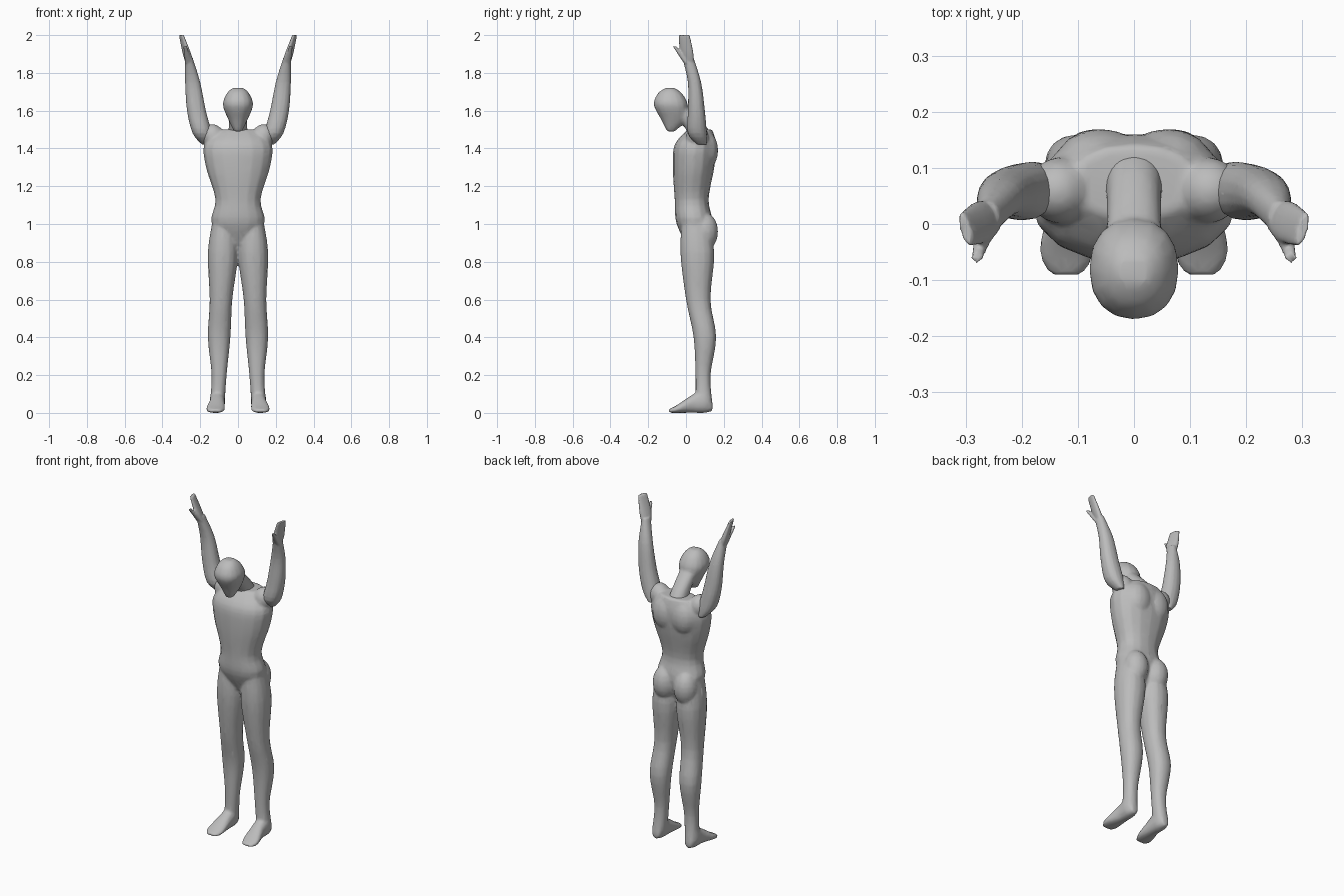
import bpy
import bmesh
from math import cos, sin, copysign, radians, tau
from mathutils import Matrix

if "Cube" in bpy.data.objects:
    bpy.data.objects.remove(bpy.data.objects["Cube"])

GREY = (0.5, 0.5, 0.5, 1)
skin = bpy.data.materials.new("plain grey")
skin.use_nodes = True
skin.diffuse_color = GREY
skin.node_tree.nodes["Principled BSDF"].inputs["Base Color"].default_value = GREY


def in_between(before, start, end, after, t):
    """Point on a smooth spline from start to end."""
    slope_in, slope_out = (end - before) / 2, (after - start) / 2
    ease = t * t * (3 - 2 * t)
    bend = t * (1 - t) * ((1 - t) * slope_in - t * slope_out)
    return start + (end - start) * ease + bend


def spline_rings(keys, steps=4):
    """Fill in smooth rings between the key rings."""
    padded = [keys[0], *keys, keys[-1]]
    for group in zip(padded, padded[1:], padded[2:], padded[3:]):
        for step in range(steps):
            yield [in_between(*values, step / steps) for values in zip(*group)]
    yield keys[-1]


def rounded(value, power=0.9):
    """Slightly squared circle coordinate."""
    return copysign(abs(value) ** power, value)


def loft(bm, keys, side=1, lengthwise=False, skew=0, sides=16):
    """Closed tube; each key ring is (level, x centre, half width, low, high).

    Rings stack up z with low and high in y, or along y with low and high in z.
    """
    previous = None
    for level, centre, half_width, low, high in spline_rings(keys):
        loop = []
        for i in range(sides):
            angle = tau * i / sides
            reach = rounded(sin(angle)) * (high - low) / 2
            x = side * (centre + rounded(cos(angle)) * half_width + skew * reach)
            other = (low + high) / 2 + reach
            loop.append(bm.verts.new((x, level, other) if lengthwise else (x, other, level)))
        if previous:
            for i in range(sides):
                bm.faces.new((previous[i - 1], previous[i], loop[i], loop[i - 1]))
        else:
            bm.faces.new(loop)
        previous = loop
    bm.faces.new(previous)


def muscle(bm, centre, radii, tilt=0):
    """Ellipsoid bulge leaning sideways by tilt degrees."""
    placement = (Matrix.Translation(centre) @ Matrix.Rotation(radians(tilt), 4, "Y")
                 @ Matrix.Diagonal((*radii, 1)))
    bmesh.ops.create_uvsphere(bm, u_segments=16, v_segments=10, radius=1, matrix=placement)


def finish(bm, name, voxel):
    """Fuse the overlapping parts into one smooth skin."""
    bmesh.ops.recalc_face_normals(bm, faces=bm.faces)
    mesh = bpy.data.meshes.new(name)
    bm.to_mesh(mesh)
    bm.free()
    mesh.materials.append(skin)
    obj = bpy.data.objects.new(name, mesh)
    bpy.context.collection.objects.link(obj)
    fuse = obj.modifiers.new("fuse", "REMESH")
    fuse.mode = "VOXEL"
    fuse.voxel_size = voxel
    fuse.use_smooth_shade = True
    relax = obj.modifiers.new("relax", "SMOOTH")
    relax.iterations = 2
    reduce = obj.modifiers.new("reduce", "DECIMATE")
    reduce.ratio = 0.3


# Torso, with legs, feet, shoulders, shoulder blades and buttocks on both sides
TORSO = [(0.86, 0, 0.03, 0.02, 0.1), (1, 0, 0.14, -0.05, 0.14),
         (1.13, 0, 0.12, -0.06, 0.12), (1.3, 0, 0.17, -0.07, 0.15),
         (1.42, 0, 0.18, -0.06, 0.16), (1.5, 0, 0.11, 0.01, 0.14)]
LEG = [(0.05, 0.11, 0.04, 0.05, 0.14), (0.2, 0.1, 0.04, 0.05, 0.13),
       (0.4, 0.1, 0.06, 0.04, 0.16), (0.6, 0.09, 0.06, 0, 0.13),
       (0.85, 0.08, 0.08, -0.03, 0.15), (1.04, 0.08, 0.05, -0.02, 0.11)]
FOOT = [(-0.09, 0.12, 0.03, 0, 0.02), (-0.05, 0.12, 0.05, 0, 0.04),
        (0.04, 0.11, 0.04, 0, 0.1), (0.1, 0.11, 0.04, 0, 0.12),
        (0.14, 0.11, 0.02, 0.01, 0.06)]
body = bmesh.new()
loft(body, TORSO)
for side in (1, -1):
    loft(body, LEG, side)
    loft(body, FOOT, side, lengthwise=True)
    muscle(body, (side * 0.07, 0.1, 0.96), (0.07, 0.07, 0.1))
    muscle(body, (side * 0.13, 0.06, 1.46), (0.06, 0.06, 0.07), side * 20)
    muscle(body, (side * 0.06, 0.11, 1.39), (0.08, 0.06, 0.1))
finish(body, "torso_and_legs", 0.009)

# Head leaning forward on the neck
HEAD = [(1.49, 0, 0.02, -0.1, -0.06), (1.55, 0, 0.05, -0.13, 0),
        (1.63, 0, 0.08, -0.17, 0.01), (1.69, 0, 0.06, -0.15, -0.02),
        (1.72, 0, 0.03, -0.11, -0.06)]
NECK = [(1.4, 0, 0.07, 0.02, 0.14), (1.5, 0, 0.05, 0, 0.12),
        (1.63, 0, 0.05, -0.1, 0)]
head = bmesh.new()
loft(head, HEAD)
loft(head, NECK)
finish(head, "head_and_neck", 0.008)

# Raised arms with flat hands and thumbs
ARM = [(1.42, 0.17, 0.02, 0.06, 0.11), (1.48, 0.19, 0.05, 0.01, 0.11),
       (1.6, 0.22, 0.05, 0.01, 0.1), (1.75, 0.24, 0.04, 0.01, 0.08),
       (1.88, 0.26, 0.02, -0.02, 0.04)]
HAND = [(1.83, 0.25, 0.02, 0, 0.04), (1.9, 0.27, 0.02, -0.03, 0.04),
        (2, 0.3, 0.01, -0.04, 0.02)]
THUMB = [(1.85, 0.26, 0.02, -0.01, 0.02), (1.94, 0.28, 0.01, -0.07, -0.05)]
for side, label in ((1, "left"), (-1, "right")):
    arm = bmesh.new()
    loft(arm, ARM, side)
    loft(arm, HAND, side, skew=0.25)
    loft(arm, THUMB, side)
    finish(arm, label + "_arm", 0.005)
